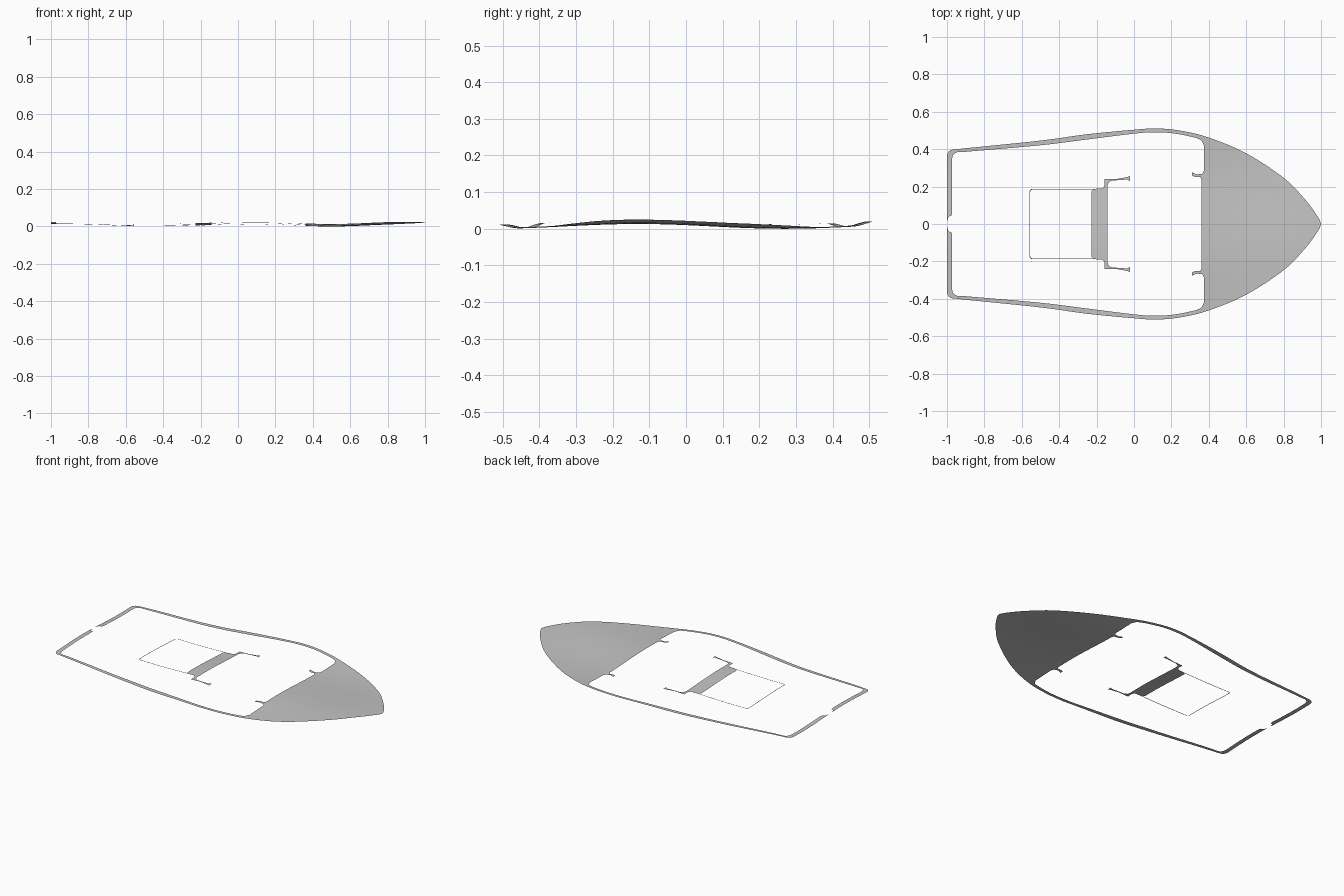
import bpy
import bmesh
import math
from mathutils import Vector

if "Cube" in bpy.data.objects:
    bpy.data.objects.remove(bpy.data.objects["Cube"], do_unlink=True)

grey = bpy.data.materials.new("deck grey")
grey.use_nodes = True
grey.diffuse_color = (0.55, 0.55, 0.55, 1)
grey.node_tree.nodes["Principled BSDF"].inputs["Base Color"].default_value = (0.55, 0.55, 0.55, 1)


def spline(points, steps=5):
    """Smooth path through the points."""
    p = [Vector(q) for q in points]
    p = [2 * p[0] - p[1]] + p + [2 * p[-1] - p[-2]]
    path = []
    for a, b, c, d in zip(p, p[1:], p[2:], p[3:]):
        for i in range(steps):
            t = i / steps
            path.append((2 * b + (c - a) * t + (2 * a - 5 * b + 4 * c - d) * t ** 2
                         + (3 * b - a - 3 * c + d) * t ** 3) / 2)
    return path + [p[-2]]


def corner(cx, cy, r, start, end, steps=6):
    """Rounded corner, angles in degrees."""
    angles = [math.radians(start + (end - start) * i / steps) for i in range(steps + 1)]
    return [Vector((cx + r * math.cos(a), cy + r * math.sin(a))) for a in angles]


def height(x, y):
    """Gentle warp of the whole sheet, across and along the boat."""
    length = 1.1 if x < 0.1 else 0.8
    across = 0.0065 * math.cos(math.tau * (y + 0.13) / 0.8)
    return 0.0125 + across + 0.006 * math.cos(math.tau * (x - 0.1) / length)


def sheet(name, half):
    """Thin warped sheet from the left half of its outline."""
    bm = bmesh.new()
    for side in (1, -1):
        face = bm.faces.new([bm.verts.new((q[0], q[1] * side, 0)) for q in half])
        face.normal_update()
        if face.normal.z < 0:
            face.normal_flip()
    bmesh.ops.triangulate(bm, faces=bm.faces[:])
    # cut into a grid so that the sheet can bend
    for axis, count, reach in ((0, 14, 1.0), (1, 14, 0.52)):
        normal = Vector((axis == 0, axis == 1, 0))
        for i in range(1, 2 * count):
            bmesh.ops.bisect_plane(bm, geom=bm.verts[:] + bm.edges[:] + bm.faces[:],
                                   plane_co=normal * (reach * (i / count - 1)), plane_no=normal)
    bmesh.ops.remove_doubles(bm, verts=bm.verts[:], dist=0.0002)
    for v in bm.verts:
        v.co.z = height(v.co.x, v.co.y)
    for f in bm.faces:
        f.smooth = True
    mesh = bpy.data.meshes.new(name)
    bm.to_mesh(mesh)
    bm.free()
    mesh.materials.append(grey)
    bpy.context.collection.objects.link(bpy.data.objects.new(name, mesh))


# Bow deck and side rims in one sheet: outer edge, stern, inner edge, cabin tab
outer = spline([(1, 0), (0.985, 0.035), (0.92, 0.125), (0.8, 0.247), (0.6, 0.378), (0.4, 0.462),
                (0.25, 0.499), (0.12, 0.511), (0, 0.504), (-0.25, 0.48), (-0.5, 0.446),
                (-0.92, 0.403)])
stern = corner(-0.965, 0.363, 0.035, 90, 180)
notch = spline([(-0.998, 0.02), (-0.99, 0.04), (-0.976, 0.045), (-0.972, 0.06)], 3)
inner = corner(-0.937, 0.35, 0.035, 180, 95)
rim = spline([(-0.9, 0.386), (-0.5, 0.421), (-0.25, 0.452), (0, 0.483), (0.1, 0.49),
              (0.2, 0.486), (0.3, 0.468), (0.355, 0.45), (0.374, 0.42)])
tab = [(0.374, 0.285), (0.365, 0.269), (0.335, 0.265), (0.31, 0.277), (0.31, 0.259),
       (0.33, 0.25), (0.355, 0.25), (0.362, 0.235), (0.362, 0)]
sheet("bow_deck_and_rim", outer + stern + [(-1, 0.02)] + notch + inner + rim + tab)

# Cross strip with its two side arms
sheet("cross_strip", [(-0.142, 0), (-0.142, 0.205), (-0.136, 0.222), (-0.12, 0.232), (-0.06, 0.236),
                      (-0.035, 0.238), (-0.022, 0.229), (-0.022, 0.256), (-0.04, 0.25),
                      (-0.09, 0.241), (-0.157, 0.241), (-0.157, 0.205), (-0.168, 0.19),
                      (-0.215, 0.188), (-0.228, 0.175), (-0.228, 0)])

# Fine frame around the hatch opening
sheet("hatch_frame", [(-0.56, 0)] + corner(-0.542, 0.17, 0.018, 180, 90) + [(-0.2, 0.188), (-0.2, 0.184)]
      + corner(-0.541, 0.169, 0.015, 90, 180) + [(-0.556, 0)])
